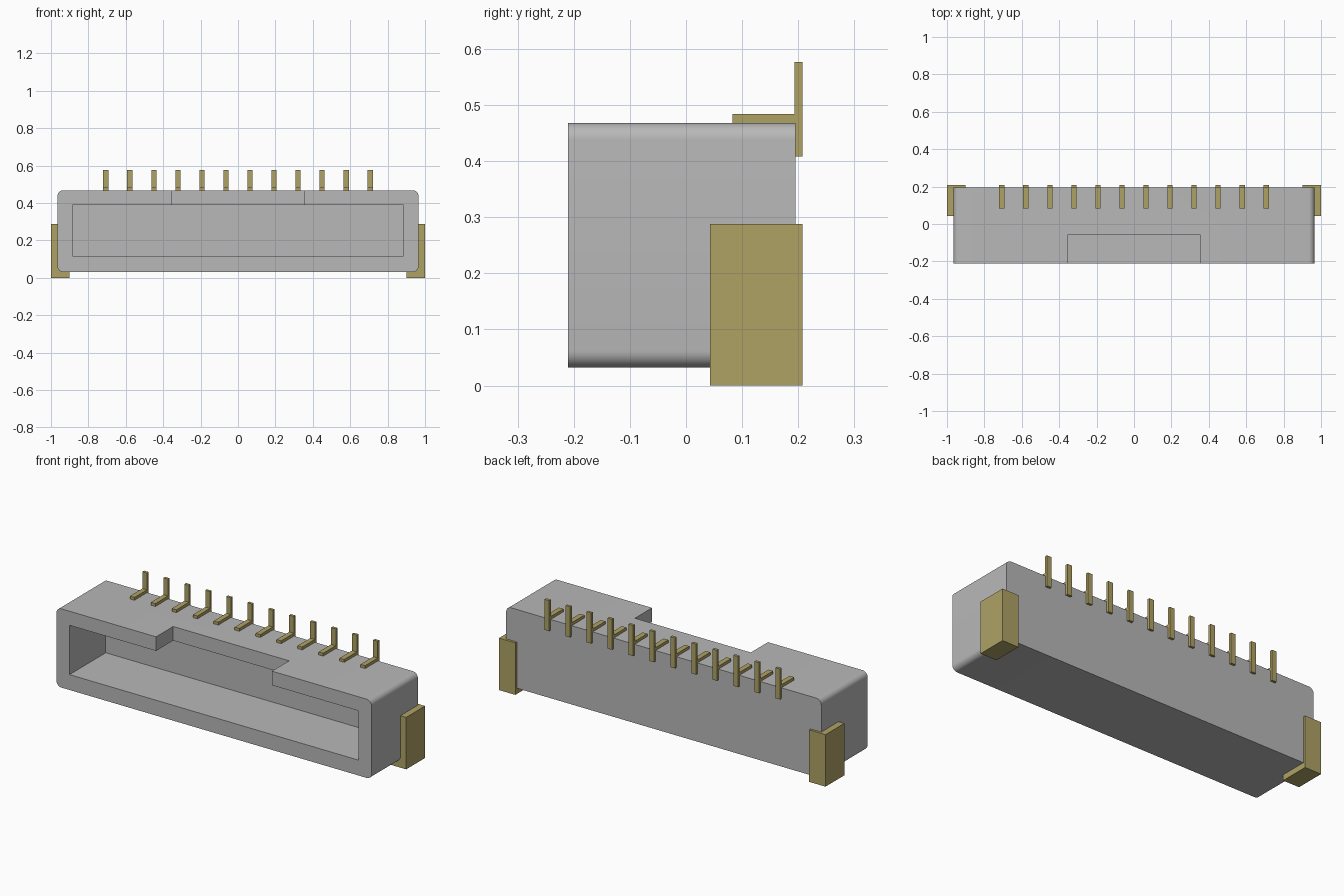
import bpy, bmesh, math

cube = bpy.data.objects.get("Cube")
if cube:
    bpy.data.objects.remove(cube, do_unlink=True)


def material(name, colour):
    mat = bpy.data.materials.new(name)
    mat.use_nodes = True
    mat.diffuse_color = colour
    mat.node_tree.nodes["Principled BSDF"].inputs["Base Color"].default_value = colour
    return mat


def box(name, x, y, z, mat=None, round_edges=0):
    """Box spanning the given (min, max) ranges; optionally rounds the edges along y."""
    bm = bmesh.new()
    bmesh.ops.create_cube(bm, size=1)
    for v in bm.verts:
        v.co = [(r[0] + r[1]) / 2 + c * (r[1] - r[0]) for c, r in zip(v.co, (x, y, z))]
    if round_edges:
        edges = [e for e in bm.edges if abs(e.verts[0].co.y - e.verts[1].co.y) > 0.01]
        bmesh.ops.bevel(bm, geom=edges, offset=round_edges, segments=8,
                        profile=0.5, affect='EDGES')
    mesh = bpy.data.meshes.new(name)
    bm.to_mesh(mesh)
    bm.free()
    obj = bpy.data.objects.new(name, mesh)
    bpy.context.collection.objects.link(obj)
    if mat:
        mesh.materials.append(mat)
    return obj


def cut(target, cutter):
    """Subtract the cutter, then remove it."""
    cutter.hide_render = True
    bpy.context.view_layer.objects.active = target
    mod = target.modifiers.new("cut", 'BOOLEAN')
    mod.operation = 'DIFFERENCE'
    mod.solver = 'EXACT'
    mod.object = cutter
    bpy.ops.object.modifier_apply(modifier=mod.name)
    bpy.data.objects.remove(cutter, do_unlink=True)


grey = material("grey plastic", (0.48, 0.48, 0.48, 1))
gold = material("dull gold metal", (0.43, 0.36, 0.13, 1))

# Housing with a deep front opening and a key notch in its top wall
housing = box("housing", (-0.965, 0.965), (-0.21, 0.195), (0.032, 0.468), grey, 0.03)
cut(housing, box("socket_cutter", (-0.885, 0.885), (-0.3, 0.107), (0.117, 0.39)))
cut(housing, box("notch_cutter", (-0.355, 0.355), (-0.3, -0.06), (0.3, 0.6)))
bpy.ops.object.select_all(action='DESELECT')
housing.select_set(True)
bpy.context.view_layer.objects.active = housing
bpy.ops.object.shade_smooth_by_angle(angle=math.radians(30))

# Solder tabs at the rear lower corners
for side, s in (("left", 1), ("right", -1)):
    box(f"{side}_solder_tab", sorted((s * 0.9, s)), (0.043, 0.208), (0, 0.288), gold)

# Row of contacts, each a flat foot and an upright tail
count, pitch, half = 12, 0.1285, 0.014
for i in range(count):
    x = (i - (count - 1) / 2) * pitch
    span = (x - half, x + half)
    box(f"contact_foot_{i + 1}", span, (0.083, 0.194), (0.46, 0.484), gold)
    box(f"contact_tail_{i + 1}", span, (0.193, 0.208), (0.408, 0.577), gold)
